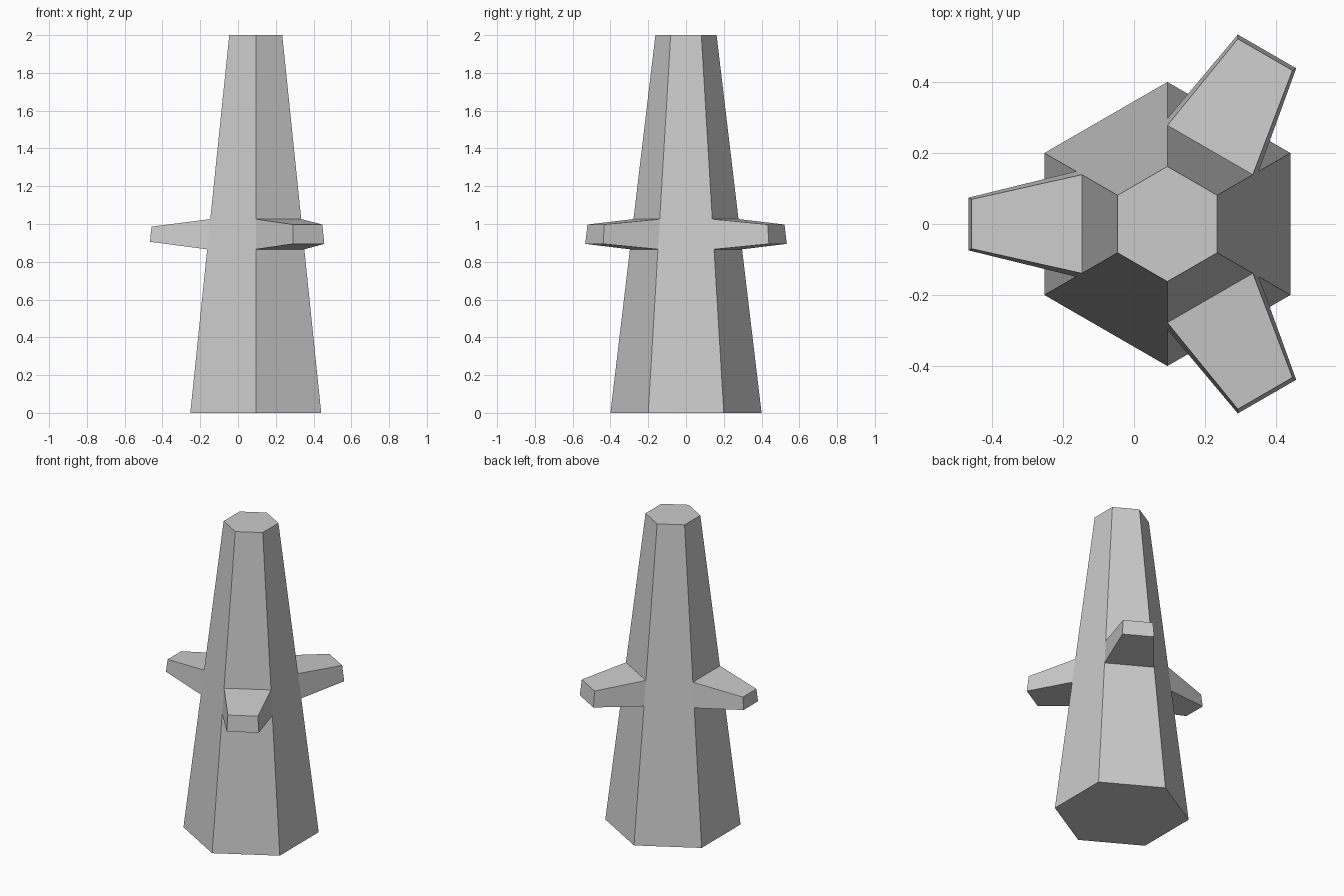
import bpy, bmesh
from math import sin, cos, pi, radians
from mathutils import Vector

if "Cube" in bpy.data.objects:
    bpy.data.objects.remove(bpy.data.objects["Cube"])

CENTRE_X = 0.094
BASE_R, TOP_R, HEIGHT = 0.40, 0.162, 2.0
TIP_REACH = 0.556

bm = bmesh.new()


def ring(z):
    """Hexagon of the tapered body at height z."""
    r = BASE_R + (TOP_R - BASE_R) * z / HEIGHT
    return [bm.verts.new((CENTRE_X + r * cos(radians(30 + 60 * i)),
                          r * sin(radians(30 + 60 * i)), z)) for i in range(6)]


# Tapered six-sided body, with a band where the pegs grow
rings = [ring(z) for z in (0, 0.866, 1.026, HEIGHT)]
bm.faces.new(rings[0][::-1])
bm.faces.new(rings[-1])
band = []
for level, (low, high) in enumerate(zip(rings, rings[1:])):
    for i in range(6):
        j = (i + 1) % 6
        face = bm.faces.new((low[i], low[j], high[j], high[i]))
        if level == 1:
            band.append(face)   # band[i] faces the angle 60 * (i + 1)

# Three tapered pegs: extrude alternate band faces and shrink the tips
for i, tip_scale in ((0, 0.64), (2, 0.5), (4, 0.64)):
    tip = bmesh.ops.extrude_discrete_faces(bm, faces=[band[i]])["faces"][0]
    a = radians(60 * (i + 1))
    out = Vector((cos(a), sin(a), 0))
    mid = tip.calc_center_median()
    reach = (mid - Vector((CENTRE_X, 0, 0))).dot(out)
    for v in tip.verts:
        v.co = mid + (v.co - mid) * tip_scale + out * (TIP_REACH - reach)

bmesh.ops.recalc_face_normals(bm, faces=bm.faces[:])
mesh = bpy.data.meshes.new("pegged_post")
bm.to_mesh(mesh)
bm.free()
bpy.context.collection.objects.link(bpy.data.objects.new("pegged_post", mesh))
